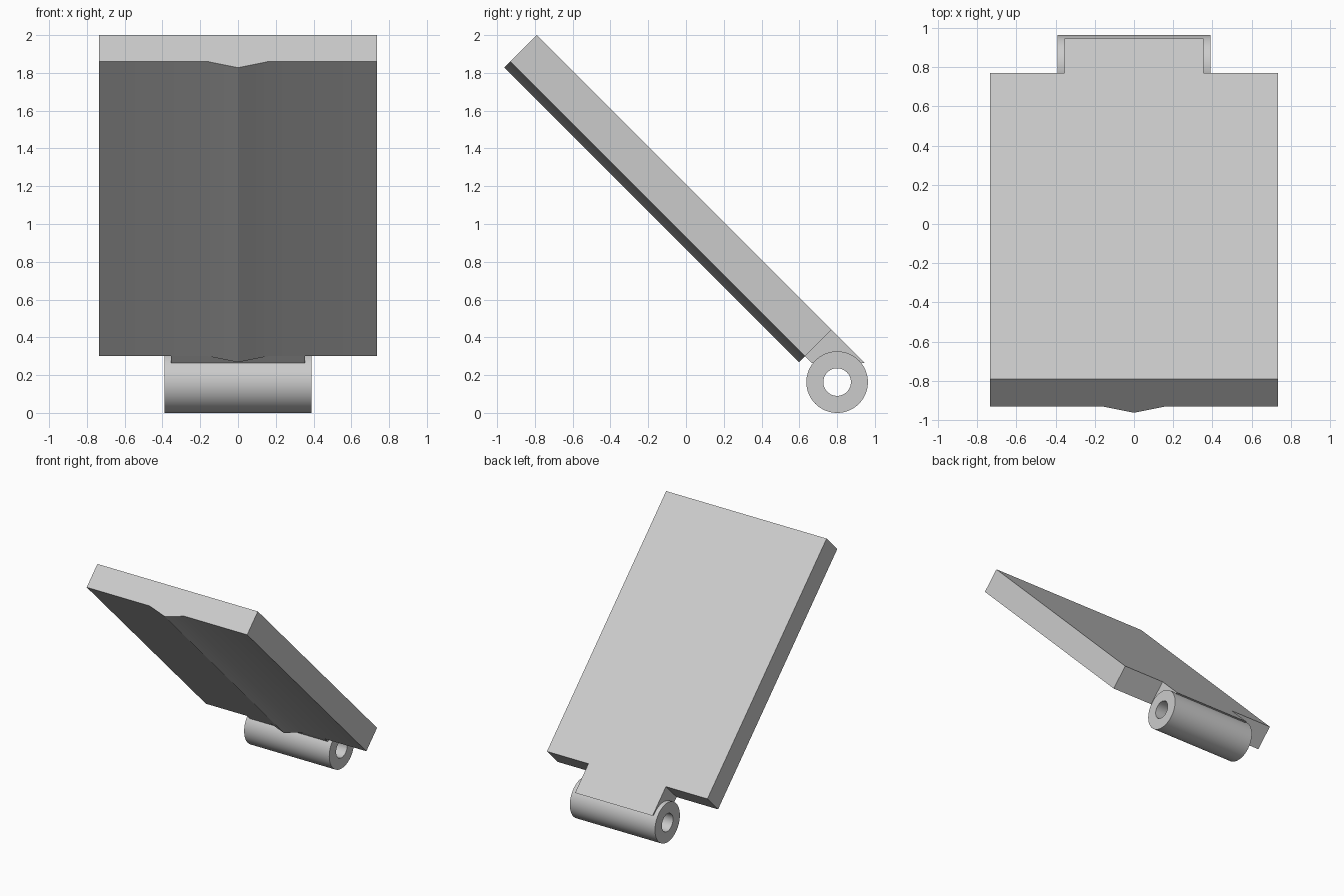
import bpy, bmesh, math
from mathutils import Vector

cube = bpy.data.objects.get("Cube")
if cube:
    bpy.data.objects.remove(cube, do_unlink=True)

grey = bpy.data.materials.new("light grey")
grey.use_nodes = True
colour = (0.6, 0.6, 0.6, 1)
grey.diffuse_color = colour
grey.node_tree.nodes["Principled BSDF"].inputs["Base Color"].default_value = colour


def finish(name, bm):
    bmesh.ops.recalc_face_normals(bm, faces=bm.faces)
    mesh = bpy.data.meshes.new(name)
    bm.to_mesh(mesh)
    bm.free()
    mesh.materials.append(grey)
    obj = bpy.data.objects.new(name, mesh)
    bpy.context.collection.objects.link(obj)
    bpy.ops.object.select_all(action='DESELECT')
    obj.select_set(True)
    bpy.context.view_layer.objects.active = obj
    bpy.ops.object.shade_smooth_by_angle(angle=math.radians(30))
    return obj


def prism(name, points, sweep):
    """Sweep a closed outline along a straight vector."""
    bm = bmesh.new()
    face = bm.faces.new([bm.verts.new(p) for p in points])
    new = bmesh.ops.extrude_face_region(bm, geom=[face], use_keep_orig=True)["geom"]
    moved = [g for g in new if isinstance(g, bmesh.types.BMVert)]
    bmesh.ops.translate(bm, verts=moved, vec=sweep)
    return finish(name, bm)


# Tilted leaf with a shallow ridge down the middle of its underside
top_edge = Vector((0, -0.79, 2.0))
depth = Vector((0, -1, -1))
half, thick, ridge, ridge_half = 0.735, 0.14, 0.172, 0.16
outline = [(-half, 0), (-half, thick), (-ridge_half, thick), (0, ridge),
           (ridge_half, thick), (half, thick), (half, 0)]
prism("leaf_plate", [top_edge + depth * d + Vector((x, 0, 0)) for x, d in outline],
      Vector((0, 1.56, -1.56)))

# Tongue joining the leaf to the knuckle, ending flat inside it
tongue_half = 0.355
side = [(0.77, 0.44), (0.945, 0.265), (0.665, 0.265), (0.63, 0.30)]
prism("hinge_tongue", [(-tongue_half, y, z) for y, z in side],
      Vector((2 * tongue_half, 0, 0)))

# Hollow hinge knuckle
centre = Vector((0, 0.80, 0.163))
outer, inner, length = 0.163, 0.073, 0.39
bm = bmesh.new()
ring = [bm.verts.new(centre + Vector((x, 0, r))) for x, r in
        [(-length, inner), (-length, outer), (length, outer), (length, inner)]]
edges = [bm.edges.new((ring[i], ring[(i + 1) % 4])) for i in range(4)]
bmesh.ops.spin(bm, geom=ring + edges, cent=centre, axis=(1, 0, 0),
               angle=math.tau, steps=64, use_merge=False)
bmesh.ops.remove_doubles(bm, verts=bm.verts, dist=0.0005)
finish("hinge_knuckle", bm)
